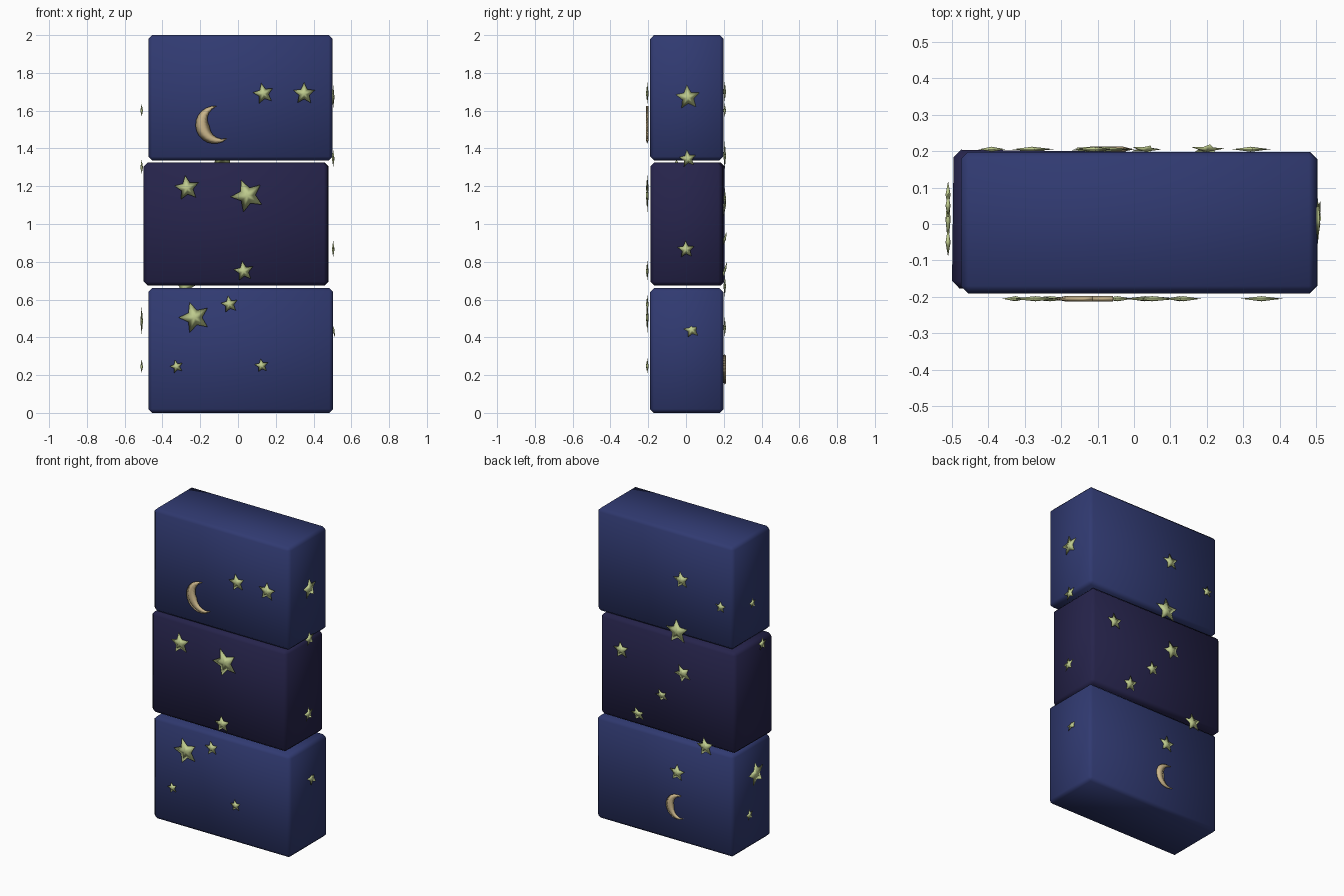
import bpy, bmesh, math
from mathutils import Matrix, Vector

cube = bpy.data.objects.get("Cube")
if cube:
    bpy.data.objects.remove(cube, do_unlink=True)


def material(name, rgb):
    m = bpy.data.materials.new(name)
    m.use_nodes = True
    m.diffuse_color = (*rgb, 1)
    bsdf = m.node_tree.nodes["Principled BSDF"]
    bsdf.inputs["Base Color"].default_value = (*rgb, 1)
    bsdf.inputs["Roughness"].default_value = 0.8
    return m


BLUE = material("night blue", (0.030, 0.042, 0.165))
INDIGO = material("dark indigo", (0.019, 0.017, 0.070))
STAR = material("pale star green", (0.52, 0.60, 0.27))
MOON = material("warm moon", (0.60, 0.47, 0.26))


def finish(name, bm, mat, matrix):
    bmesh.ops.recalc_face_normals(bm, faces=bm.faces)
    for f in bm.faces:
        f.smooth = True
    me = bpy.data.meshes.new(name)
    bm.to_mesh(me)
    bm.free()
    me.materials.append(mat)
    ob = bpy.data.objects.new(name, me)
    ob.matrix_world = matrix
    bpy.context.collection.objects.link(ob)
    return ob


# Stacked blocks with a narrow chamfer and soft shading
def block(name, mat, x0, x1, y0, y1, z0, z1, turn=0):
    bm = bmesh.new()
    bmesh.ops.create_cube(bm, size=1)
    bmesh.ops.scale(bm, vec=(x1 - x0, y1 - y0, z1 - z0), verts=bm.verts)
    bmesh.ops.bevel(bm, geom=bm.edges[:], offset=0.02, segments=1,
                    affect='EDGES', profile=0.5)
    centre = Vector((x0 + x1, y0 + y1, z0 + z1)) / 2
    finish(name, bm, mat,
           Matrix.Translation(centre) @ Matrix.Rotation(math.radians(turn), 4, 'Z'))


block("bottom_block", BLUE, -0.475, 0.503, -0.19, 0.198, 0, 0.66)
block("middle_block", INDIGO, -0.497, 0.477, -0.182, 0.198, 0.675, 1.325, -0.7)
block("top_block", BLUE, -0.475, 0.5, -0.19, 0.198, 1.337, 2)

# Each side: rightward axis, outward normal, distance of its ornaments
SIDES = {
    "front": ((1, 0, 0), (0, -1, 0), 0.205),
    "back": ((-1, 0, 0), (0, 1, 0), 0.205),
    "right_side": ((0, 1, 0), (1, 0, 0), 0.504),
    "left_side": ((0, -1, 0), (-1, 0, 0), 0.510),
}


def placement(side, along, z, spin=0, tilt=0):
    right, normal, dist = (Vector(v) if isinstance(v, tuple) else v
                           for v in SIDES[side])
    axis = Vector([abs(c) for c in right])
    frame = Matrix((right, (0, 0, 1), normal)).transposed().to_4x4()
    pos = axis * along + normal * dist + Vector((0, 0, z))
    return (Matrix.Translation(pos) @ frame
            @ Matrix.Rotation(math.radians(tilt), 4, 'X')
            @ Matrix.Rotation(math.radians(spin), 4, 'Z'))


# Five-pointed star, domed on both faces
def star(side, along, z, r, spin=0, tilt=0):
    bm = bmesh.new()
    rim = []
    for i in range(10):
        a = math.pi / 2 + i * math.pi / 5
        rad = r if i % 2 == 0 else r * 0.48
        rim.append(bm.verts.new((rad * math.cos(a), rad * math.sin(a), 0)))
    for h in (0.007, -0.007):
        tip = bm.verts.new((0, 0, h))
        for i in range(10):
            bm.faces.new((rim[i], rim[(i + 1) % 10], tip))
    finish(side + "_star", bm, STAR, placement(side, along, z, spin, tilt))


# Crescent: outer arc, inner arc and a raised ridge between them
def moon(side, along, z, r, spin):
    bm = bmesh.new()
    n = 14
    rows = []
    for i in range(n + 1):
        t = i / n * 2 - 1
        a = math.pi + t * math.radians(115)
        w = r * (0.72 * math.cos(t * math.pi / 2) + 0.01)
        rows.append([bm.verts.new((rad * math.cos(a), rad * math.sin(a), h))
                     for rad, h in ((r, 0), (r - w / 2, 0.007),
                                    (r - w, 0), (r - w / 2, -0.007))])
    for p, q in zip(rows, rows[1:]):
        for k in range(4):
            j = (k + 1) % 4
            bm.faces.new((p[k], p[j], q[j], q[k]))
    bm.faces.new(rows[0])
    bm.faces.new(rows[-1])
    finish(side + "_moon", bm, MOON, placement(side, along, z, spin))


moon("front", -0.125, 1.525, 0.1, 18)
moon("back", -0.08, 0.23, 0.08, 5)

# Stars: position along the side, height, radius, spin, tilt into the block
STARS = {
    "front": [
        (0.135, 1.69, 0.057, 12), (0.35, 1.69, 0.06, 0),
        (-0.27, 1.19, 0.068, 8), (0.05, 1.15, 0.09, 22),
        (0.03, 0.75, 0.055, 8), (-0.23, 0.505, 0.085, 18),
        (-0.045, 0.575, 0.047, 10), (-0.325, 0.245, 0.036, 15),
        (0.125, 0.25, 0.038, 8)],
    "back": [
        (-0.11, 1.70, 0.055, 10), (-0.39, 1.60, 0.038, 0),
        (-0.08, 1.36, 0.08, 5), (0.32, 1.135, 0.055, 8),
        (-0.12, 1.10, 0.06, 25, 5), (0.03, 0.92, 0.045, 20, 14),
        (0.2, 0.755, 0.05, 10, 16), (-0.28, 0.67, 0.06, 10),
        (-0.08, 0.45, 0.055, 0)],
    "right_side": [
        (0.01, 1.67, 0.066, 5), (0.01, 1.345, 0.047, 8),
        (0, 0.865, 0.047, 3), (0.03, 0.44, 0.045, 10, -14)],
    "left_side": [
        (0.05, 1.60, 0.036, 5), (-0.05, 1.30, 0.042, 0),
        (0.012, 0.485, 0.08, 10), (0.08, 0.245, 0.038, 8)],
}
for side, items in STARS.items():
    for item in items:
        star(side, *item)
